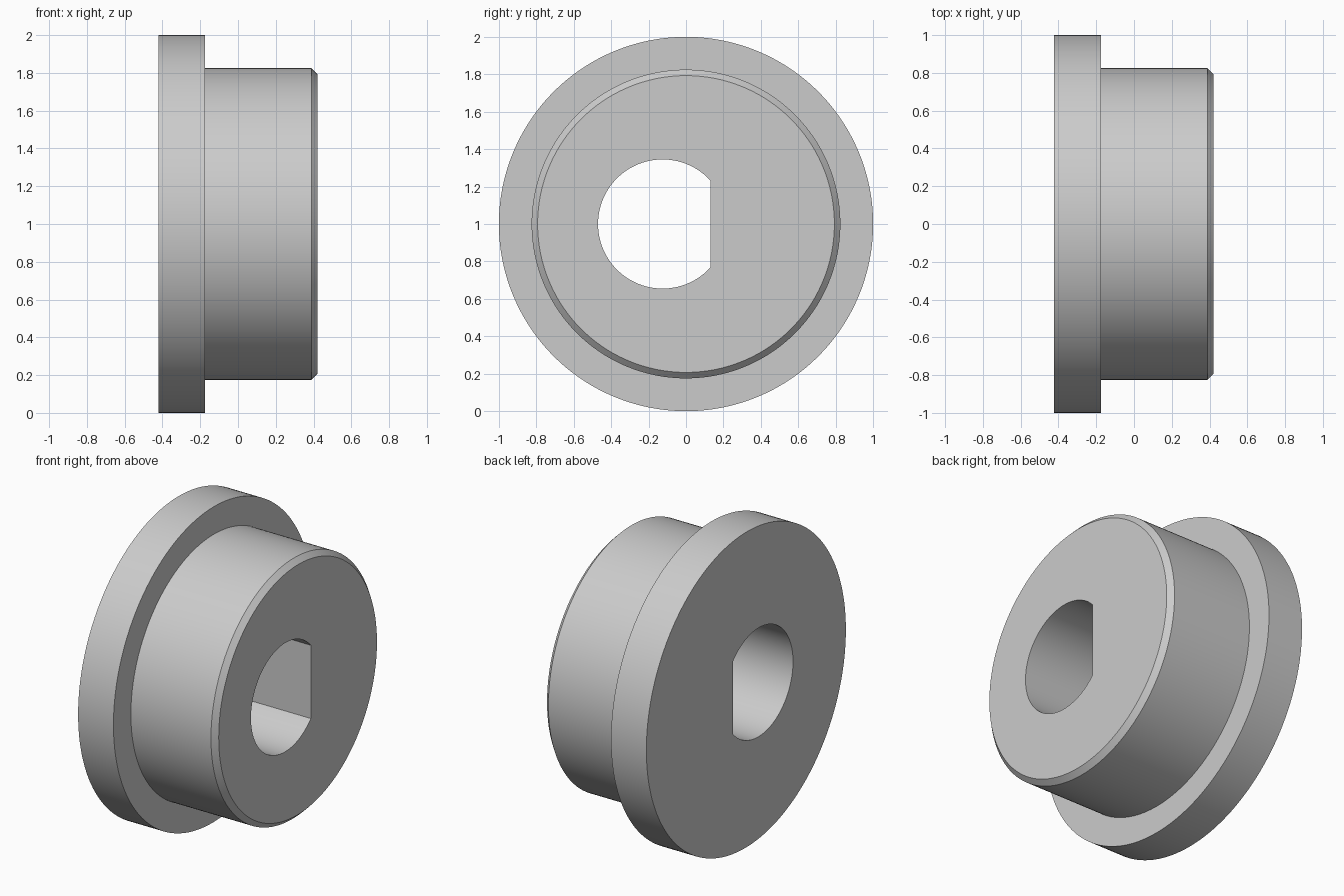
import bpy, bmesh
from math import acos, cos, sin, pi, radians

cube = bpy.data.objects.get("Cube")
if cube:
    bpy.data.objects.remove(cube, do_unlink=True)

HOLE_Y, HOLE_R, FLAT = -0.125, 0.345, 0.255   # D-shaped bore, flat measured from its centre
CENTRE_Z = 1.0
LEFT, STEP, RIGHT, CHAMFER = -0.422, -0.174, 0.42, 0.032
FLANGE_R, BODY_R = 1.0, 0.825

# Shared angles, placed so the corners of the flat fall exactly on a vertex
corner = acos(FLAT / HOLE_R)
N_FLAT, N_ARC = 42, 138
angles = [-corner + 2 * corner * i / N_FLAT for i in range(N_FLAT)]
angles += [corner + (2 * pi - 2 * corner) * i / N_ARC for i in range(N_ARC)]


def circle(bm, x, r):
    return [bm.verts.new((x, r * cos(a), CENTRE_Z + r * sin(a))) for a in angles]


def bore(bm, x):
    ring = []
    for i, a in enumerate(angles):
        r = FLAT / cos(a) if i <= N_FLAT else HOLE_R
        ring.append(bm.verts.new((x, HOLE_Y + r * cos(a), CENTRE_Z + r * sin(a))))
    return ring


# Flanged bushing: closed loft from bore, over the outside, back to bore
bm = bmesh.new()
rings = [
    bore(bm, LEFT),
    circle(bm, LEFT, FLANGE_R),
    circle(bm, STEP, FLANGE_R),
    circle(bm, STEP, BODY_R),
    circle(bm, RIGHT - CHAMFER, BODY_R),
    circle(bm, RIGHT, BODY_R - CHAMFER),
    bore(bm, RIGHT),
]
count = len(angles)
for k, ring in enumerate(rings):
    after = rings[(k + 1) % len(rings)]
    for i in range(count):
        j = (i + 1) % count
        bm.faces.new((ring[i], ring[j], after[j], after[i]))
bmesh.ops.recalc_face_normals(bm, faces=bm.faces)

mesh = bpy.data.meshes.new("flanged_bushing")
bm.to_mesh(mesh)
bm.free()
bushing = bpy.data.objects.new("flanged_bushing", mesh)
bpy.context.collection.objects.link(bushing)

# Plain grey material
grey = bpy.data.materials.new("light_grey")
grey.use_nodes = True
colour = (0.6, 0.6, 0.6, 1.0)
grey.diffuse_color = colour
grey.node_tree.nodes["Principled BSDF"].inputs["Base Color"].default_value = colour
mesh.materials.append(grey)

bpy.ops.object.select_all(action="DESELECT")
bushing.select_set(True)
bpy.context.view_layer.objects.active = bushing
bpy.ops.object.shade_smooth_by_angle(angle=radians(30))
